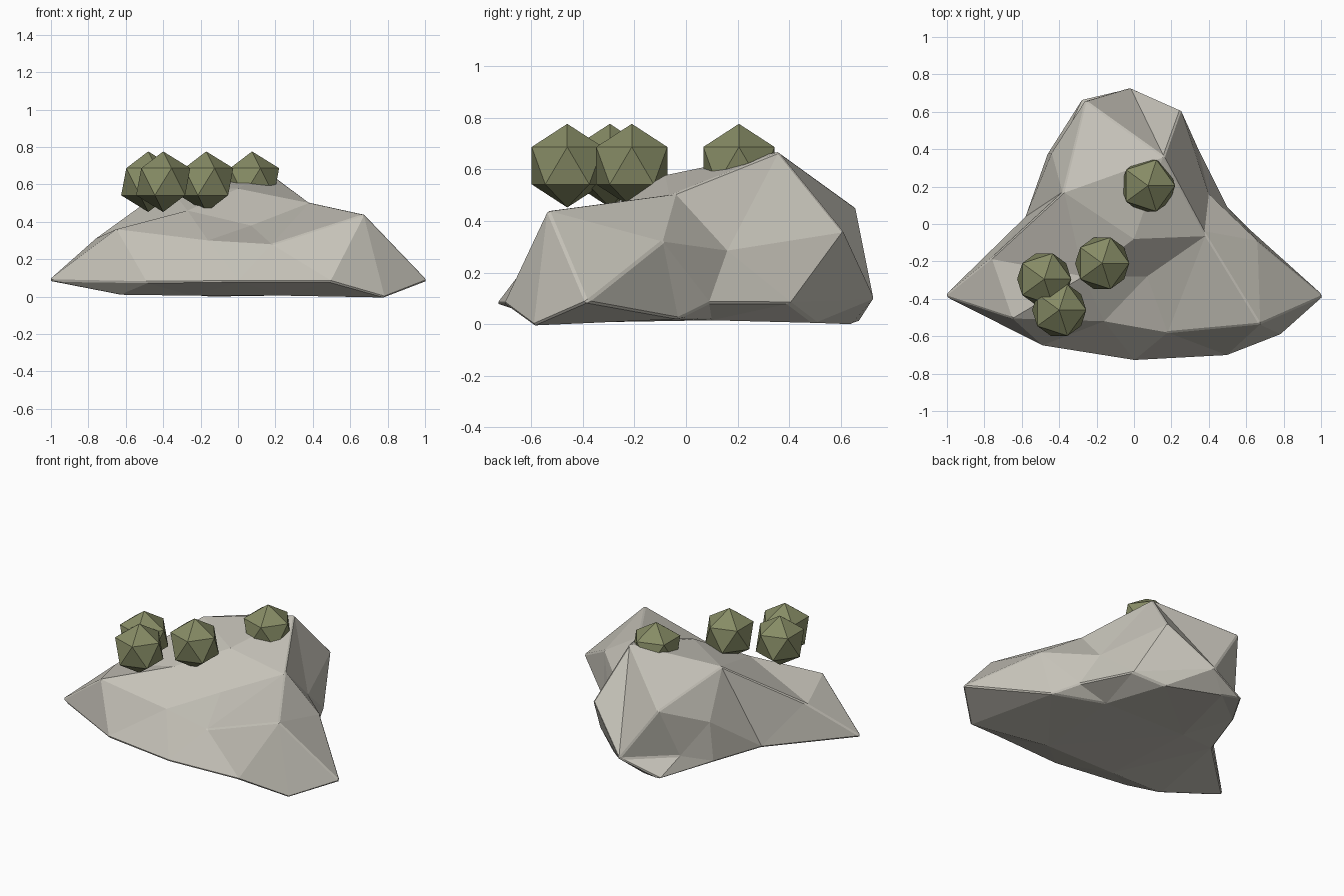
import bpy
import bmesh
from mathutils import Vector
from mathutils.geometry import delaunay_2d_cdt

default_cube = bpy.data.objects.get("Cube")
if default_cube:
    bpy.data.objects.remove(default_cube, do_unlink=True)


def make_material(name, colour):
    material = bpy.data.materials.new(name)
    material.use_nodes = True
    material.diffuse_color = (*colour, 1)
    shader = material.node_tree.nodes["Principled BSDF"]
    shader.inputs["Base Color"].default_value = (*colour, 1)
    shader.inputs["Roughness"].default_value = 0.9
    return material


stone = make_material("pale stone", (0.56, 0.54, 0.48))
foliage = make_material("olive foliage", (0.24, 0.26, 0.13))

# Low outline of the rock, counter-clockwise from the left tip
rim = {
    "left_tip": (1.015, -.385, .085), "left_flank": (.62, -.03, .02),
    "left_waist": (.5, .09, .08), "left_heel": (.345, .4, .08),
    "back_tip": (-.02, .73, .1), "back_right": (-.275, .67, .01),
    "right_heel": (-.46, .38, .06), "right_waist": (-.58, .04, .06),
    "right_tip": (-1.015, -.385, .085), "front_right": (-.48, -.655, .075),
    "front_middle": (0, -.732, .08), "front_left": (.49, -.705, .08),
    "left_toe": (.785, -.59, -.005),
}

# Corners of the facets above the outline
crown = {
    "peak": (.16, .36, .668), "hump": (-.38, .17, .59),
    "brow": (0, -.08, .577), "shoulder": (.38, -.05, .505),
    "left_knob": (.675, -.535, .44), "left_spur": (.66, -.09, .32),
    "left_hollow": (.4, .16, .285), "left_rear": (.25, .45, .36),
    "right_rear": (-.26, .57, .45), "right_hollow": (-.44, .38, .32),
    "rear_crease": (-.335, .54, .13),
    "right_spur": (-.75, -.17, .32), "right_knob": (-.65, -.505, .36),
    "shelf": (-.27, -.28, .46), "dip": (.07, -.28, .38),
    "lip_right": (-.16, -.52, .3), "lip_left": (.18, -.58, .28),
}

# Shallow corners of the underside
base = {
    "base_a": (-.63, -.5, .01), "base_b": (-.25, -.5, .005),
    "base_c": (.25, -.5, .005), "base_d": (-.3, .1, .02),
    "base_e": (.3, .1, .015), "base_f": (-.15, .64, 0),
    "base_g": (.18, .5, .005),
}

# Ridges and creases that must run along facet edges
ridges = [
    "right_rear hump right_spur right_tip right_knob right_spur",
    "right_rear peak hump brow shoulder peak",
    "shoulder left_knob left_tip left_spur shoulder left_hollow",
    "left_spur left_hollow peak left_rear left_hollow left_waist left_spur",
    "left_knob left_toe",
    "front_left left_knob lip_left lip_right right_knob front_right",
    "right_knob shelf brow dip shoulder",
    "shelf lip_right dip lip_left",
    "hump right_hollow right_rear rear_crease right_hollow right_waist hump",
    "back_tip rear_crease",
]


def add_surface(bm, corners, inner, paths, flip):
    """Triangulate the area inside the outline through the given corners."""
    names = list(rim) + list(inner)
    points = [Vector({**rim, **inner}[n][:2]) for n in names]
    edges = []
    for path in paths:
        steps = [names.index(n) for n in path.split()]
        edges += list(zip(steps, steps[1:]))
    outline = list(range(len(rim)))
    result = delaunay_2d_cdt(points, edges, [outline], 1, 0.00001)
    faces, origins = result[2], result[3]
    for face in faces:
        loop = [corners[names[origins[i][0]]] for i in face]
        bm.faces.new(reversed(loop) if flip else loop)


# Faceted rock, with its rear corners leaning out over the outline
bm = bmesh.new()
corners = {n: bm.verts.new(p) for n, p in {**rim, **crown, **base}.items()}
add_surface(bm, corners, crown, ridges, False)
add_surface(bm, corners, base, [], True)
corners["right_rear"].co.y = .66
corners["left_rear"].co.y = .61
bmesh.ops.recalc_face_normals(bm, faces=bm.faces)
mesh = bpy.data.meshes.new("rock")
bm.to_mesh(mesh)
bm.free()
mesh.materials.append(stone)
rock = bpy.data.objects.new("rock", mesh)
bpy.context.collection.objects.link(rock)

# Worn ridges
bevel = rock.modifiers.new("worn_edges", "BEVEL")
bevel.width = 0.008
bevel.segments = 1
bevel.limit_method = "ANGLE"
bevel.angle_limit = 0.7

# Round shrubs
for x, y in [(-.48, -.295), (-.4, -.46), (-.17, -.21), (.075, .205)]:
    bpy.ops.mesh.primitive_ico_sphere_add(
        subdivisions=1, radius=0.162, location=(x, y, 0.614))
    shrub = bpy.context.object
    shrub.name = "shrub"
    shrub.data.materials.append(foliage)
